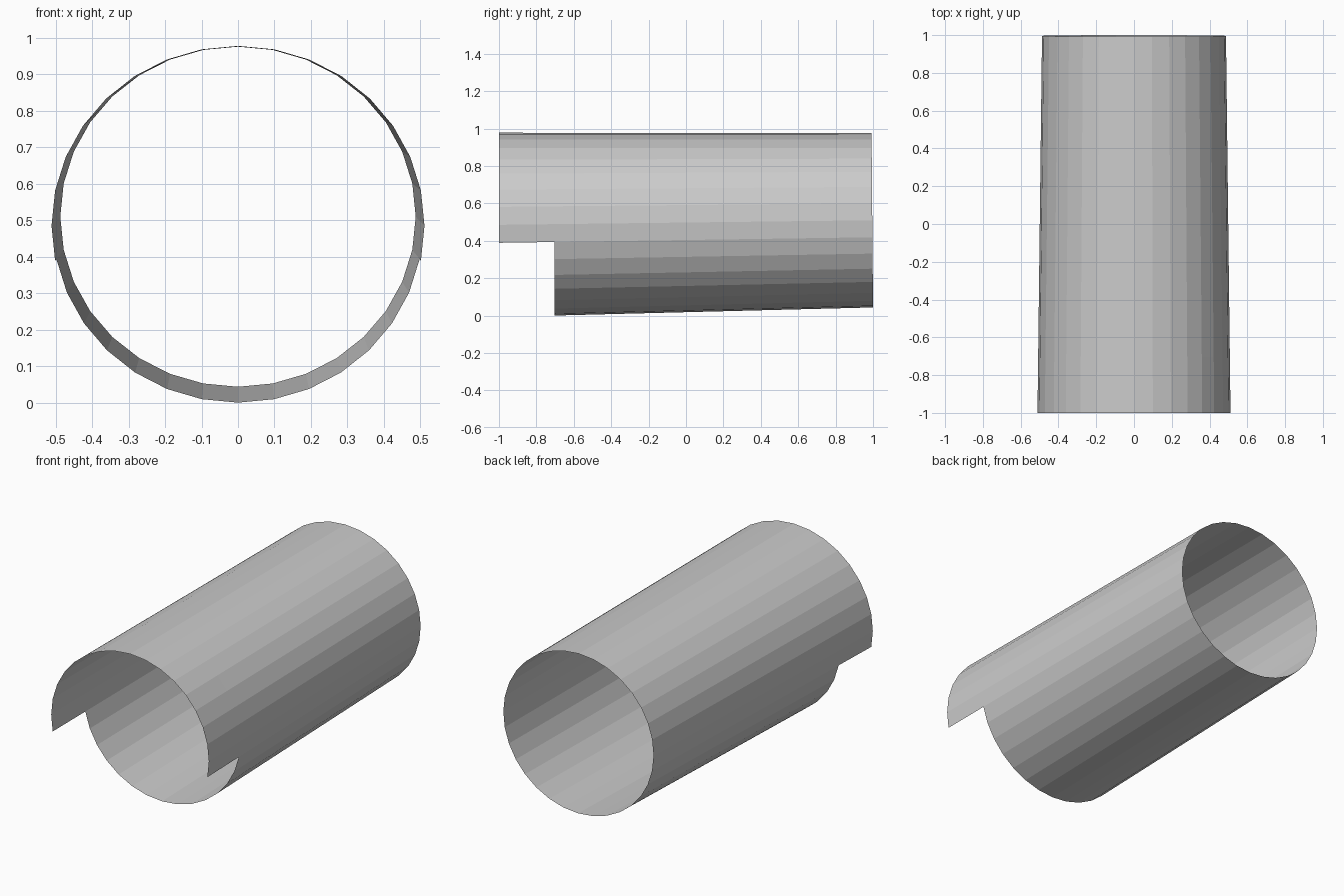
import bpy, bmesh
from math import sin, cos, tau

if "Cube" in bpy.data.objects:
    bpy.data.objects.remove(bpy.data.objects["Cube"])

SIDES = 32
FRONT, NOTCH, BACK = -1.0, -0.703, 1.0


def section_point(i, y):
    """Point on the slightly tapered elliptical tube; i = 0 is the top."""
    a = tau * i / SIDES
    t = (y + 1) / 2
    rx = 0.511 + (0.487 - 0.511) * t
    rz = 0.4925 + (0.466 - 0.4925) * t
    cz = 0.4855 + (0.510 - 0.4855) * t
    # the back opening leans very slightly forward at its top
    lean = 0.004 * (1 + cos(a)) if y == BACK else 0
    return (rx * sin(a), y - lean, cz + rz * cos(a))


# Open single-skin tube made of three rings
bm = bmesh.new()
rings = [[bm.verts.new(section_point(i, y)) for i in range(SIDES)]
         for y in (FRONT, NOTCH, BACK)]
for r in range(2):
    for i in range(SIDES):
        # leave out the lower front part to form the notch
        if r == 0 and 9 <= i < SIDES - 9:
            continue
        j = (i + 1) % SIDES
        bm.faces.new((rings[r][i], rings[r + 1][i],
                      rings[r + 1][j], rings[r][j]))
bmesh.ops.delete(bm, geom=[v for v in bm.verts if not v.link_faces],
                 context='VERTS')
bm.normal_update()
# Make the skin face outward
if sum(f.normal.x * f.calc_center_median().x for f in bm.faces) < 0:
    bmesh.ops.reverse_faces(bm, faces=bm.faces[:])

mesh = bpy.data.meshes.new("tube_shell")
bm.to_mesh(mesh)
bm.free()
bpy.context.collection.objects.link(bpy.data.objects.new("tube_shell", mesh))
